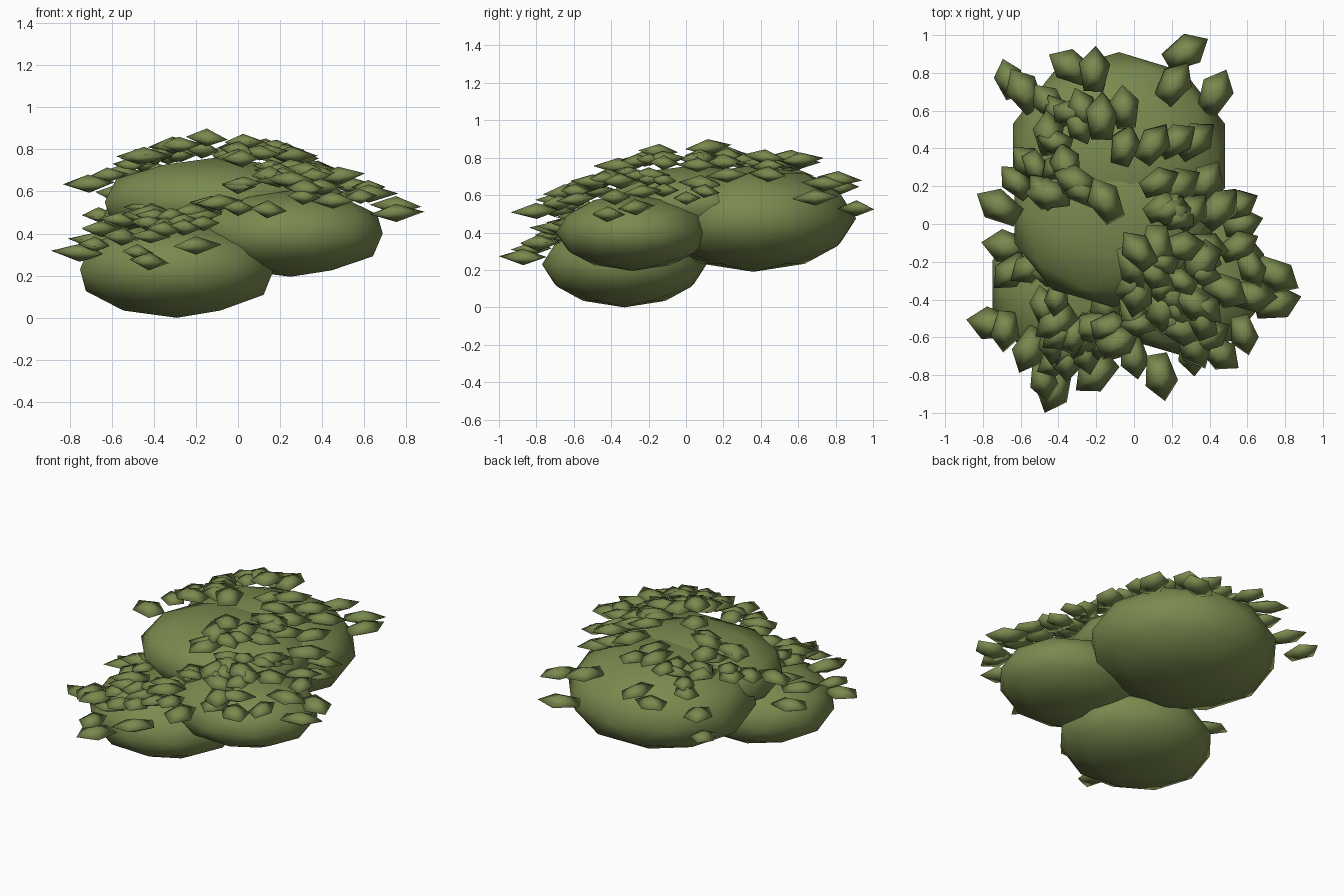
import bpy
import bmesh
import math
import random
from mathutils import Matrix, Vector, Euler

default = bpy.data.objects.get("Cube")
if default:
    bpy.data.objects.remove(default, do_unlink=True)

random.seed(4)

# Single foliage colour
green = bpy.data.materials.new("leaf_green")
green.use_nodes = True
colour = (0.195, 0.255, 0.078, 1)
green.diffuse_color = colour
shader = next(n for n in green.node_tree.nodes if n.type == "BSDF_PRINCIPLED")
shader.inputs["Base Color"].default_value = colour
shader.inputs["Roughness"].default_value = 0.9


def finish(name, bm):
    """Turn a bmesh into a smooth shaded green object."""
    for face in bm.faces:
        face.smooth = True
    mesh = bpy.data.meshes.new(name)
    bm.to_mesh(mesh)
    bm.free()
    mesh.materials.append(green)
    obj = bpy.data.objects.new(name, mesh)
    bpy.context.collection.objects.link(obj)


def add_leaf(bm, x, y, z, yaw, size):
    """Flat five-sided double pyramid with its tip along the heading."""
    tilt = Euler((random.uniform(-0.1, 0.1), random.uniform(-0.1, 0.1), yaw))
    scale = Vector((0.13, 0.085, 0.04)) * size
    place = Matrix.LocRotScale(Vector((x, y, z)), tilt, scale)
    ring = []
    for i in range(5):
        a = math.tau * i / 5
        ring.append(bm.verts.new(place @ Vector((math.cos(a), math.sin(a), 0))))
    top = bm.verts.new(place @ Vector((0, 0, 1)))
    bottom = bm.verts.new(place @ Vector((0, 0, -1)))
    for a, b in zip(ring, ring[1:] + ring[:1]):
        bm.faces.new((a, b, top))
        bm.faces.new((b, a, bottom))


def clump(name, centre, radii, peak, slope, spots, edge_leaves, patches):
    """Squashed low-poly ball with a domed layer of leaves over it."""
    ball = bmesh.new()
    bmesh.ops.create_icosphere(
        ball, subdivisions=2, radius=1,
        matrix=Matrix.LocRotScale(Vector(centre), None, Vector(radii)))
    finish(name + "_clump", ball)

    leaves = bmesh.new()

    def put(x, y, yaw, size):
        z = peak - slope * ((x - centre[0]) ** 2 + (y - centre[1]) ** 2)
        add_leaf(leaves, x, y, z + random.uniform(-0.015, 0.015), yaw, size)

    # Single leaves, in hundredths of a unit, pointing roughly outward
    for sx, sy in spots:
        put(sx / 100, sy / 100, math.atan2(sy, sx) + random.uniform(-0.8, 0.8),
            random.uniform(0.9, 1.1))
    # Outermost leaves: x, y, heading in degrees
    for x, y, heading in edge_leaves:
        put(x, y, math.radians(heading), 1.08)
    # Dense patches: x, y, spread, count
    for x, y, spread, count in patches:
        for _ in range(count):
            put(x + random.uniform(-spread, spread),
                y + random.uniform(-spread, spread),
                random.uniform(0, math.tau), random.uniform(0.8, 1.05))
    finish(name + "_leaves", leaves)


clump("back", (-0.08, 0.36, 0.475), (0.59, 0.55, 0.285), 0.83, 0.68,
      [(-66, 76), (-58, 70), (-45, 64), (-33, 83), (-21, 81), (-45, 47),
       (-27, 61), (-17, 56), (-5, 61), (21, 74), (10, 42), (22, 44), (32, 44)],
      [(0.27, 0.91, 30), (0.43, 0.69, 65)],
      [(-0.38, 0.5, 0.1, 4)])

clump("middle", (-0.11, 0.05, 0.55), (0.55, 0.49, 0.21), 0.85, 0.55,
      [(-55, 32), (-62, 22), (-48, 17), (-36, 31), (-28, 18), (-15, 12),
       (-5, 41), (13, 22), (23, 20), (15, 9), (30, 6), (38, 22), (45, 8),
       (55, 10), (57, 0), (0, -22), (12, -12), (25, -12), (2, -36)],
      [(-0.71, 0.09, 150)],
      [(-0.4, 0.22, 0.12, 4), (0.3, 0.12, 0.12, 3), (0.08, -0.22, 0.11, 4)])

clump("front_left", (0.25, -0.285, 0.4), (0.46, 0.41, 0.205), 0.71, 0.75,
      [(38, -12), (55, -12), (62, -23), (62, -38), (48, -35), (32, -42),
       (15, -45), (0, -48), (25, -55), (31, -68), (45, -68), (58, -58),
       (0, -70)],
      [(0.75, -0.27, -30), (0.75, -0.42, 15), (0.14, -0.8, -80)],
      [(0.3, -0.27, 0.15, 7), (0.25, -0.55, 0.15, 6),
       (-0.05, -0.58, 0.08, 3)])

clump("front_right", (-0.29, -0.33, 0.23), (0.484, 0.44, 0.23), 0.53, 0.82,
      [(-15, -42), (-22, -54), (-41, -52), (-43, -26), (-65, -25), (-55, -23),
       (-67, -12), (-68, -56), (-55, -66), (-35, -65), (-20, -79), (-48, -82)],
      [(-0.75, -0.53, 170), (-0.42, -0.87, -112)],
      [(-0.36, -0.68, 0.1, 7), (-0.2, -0.6, 0.08, 3), (-0.42, -0.4, 0.06, 2)])
